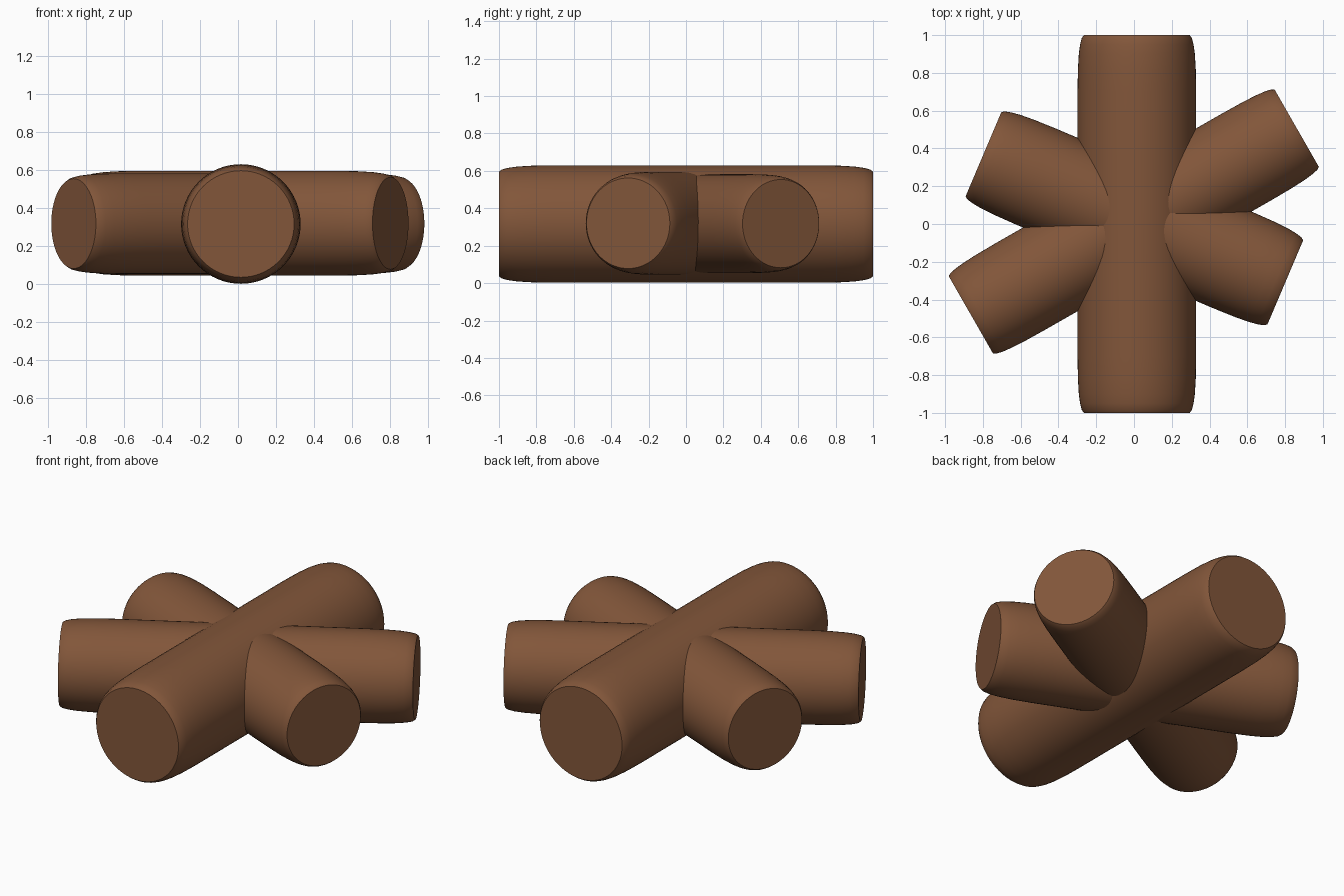
import bpy, bmesh, math
from mathutils import Matrix

if "Cube" in bpy.data.objects:
    bpy.data.objects.remove(bpy.data.objects["Cube"])

bark = bpy.data.materials.new("bark_brown")
bark.diffuse_color = (0.223, 0.093, 0.042, 1)
bark.use_nodes = True
bark.node_tree.nodes["Principled BSDF"].inputs["Base Color"].default_value = bark.diffuse_color
SIDES = 64


def log(name, centre, angle, half, radius, cap):
    """Round log lying flat, with softly rounded ends and flat caps."""
    d = radius - cap
    # (distance from the end, radius) for one end, mirrored to the other
    end = [(0, cap), (0.015, cap + 0.33 * d), (0.05, cap + 0.6 * d),
           (0.10, cap + 0.8 * d), (0.18, cap + 0.94 * d), (0.30, radius)]
    profile = [(half - s, r) for s, r in end]
    profile += [(-x, r) for x, r in reversed(profile)]
    bm = bmesh.new()
    rings = [[bm.verts.new((x, r * math.cos(2 * math.pi * i / SIDES),
                            r * math.sin(2 * math.pi * i / SIDES)))
              for i in range(SIDES)] for x, r in profile]
    for a, b in zip(rings, rings[1:]):
        for i in range(SIDES):
            j = (i + 1) % SIDES
            bm.faces.new((a[i], a[j], b[j], b[i]))
    bm.faces.new(rings[0])
    bm.faces.new(rings[-1])
    bmesh.ops.recalc_face_normals(bm, faces=bm.faces)
    me = bpy.data.meshes.new(name)
    bm.to_mesh(me)
    bm.free()
    me.materials.append(bark)
    ob = bpy.data.objects.new(name, me)
    ob.matrix_world = Matrix.Translation(centre) @ Matrix.Rotation(math.radians(angle), 4, 'Z')
    bpy.context.collection.objects.link(ob)
    bpy.ops.object.select_all(action='DESELECT')
    ob.select_set(True)
    bpy.context.view_layer.objects.active = ob
    bpy.ops.object.shade_smooth_by_angle(angle=math.radians(40))


# Three crossed logs
log("main_log", (0.015, 0, 0.316), 90, 1.0, 0.314, 0.28)
log("long_cross_log", (-0.001, 0.013, 0.318), 29.8, 0.994, 0.264, 0.236)
log("short_cross_log", (0.002, 0.03, 0.320), -23, 0.868, 0.275, 0.242)
